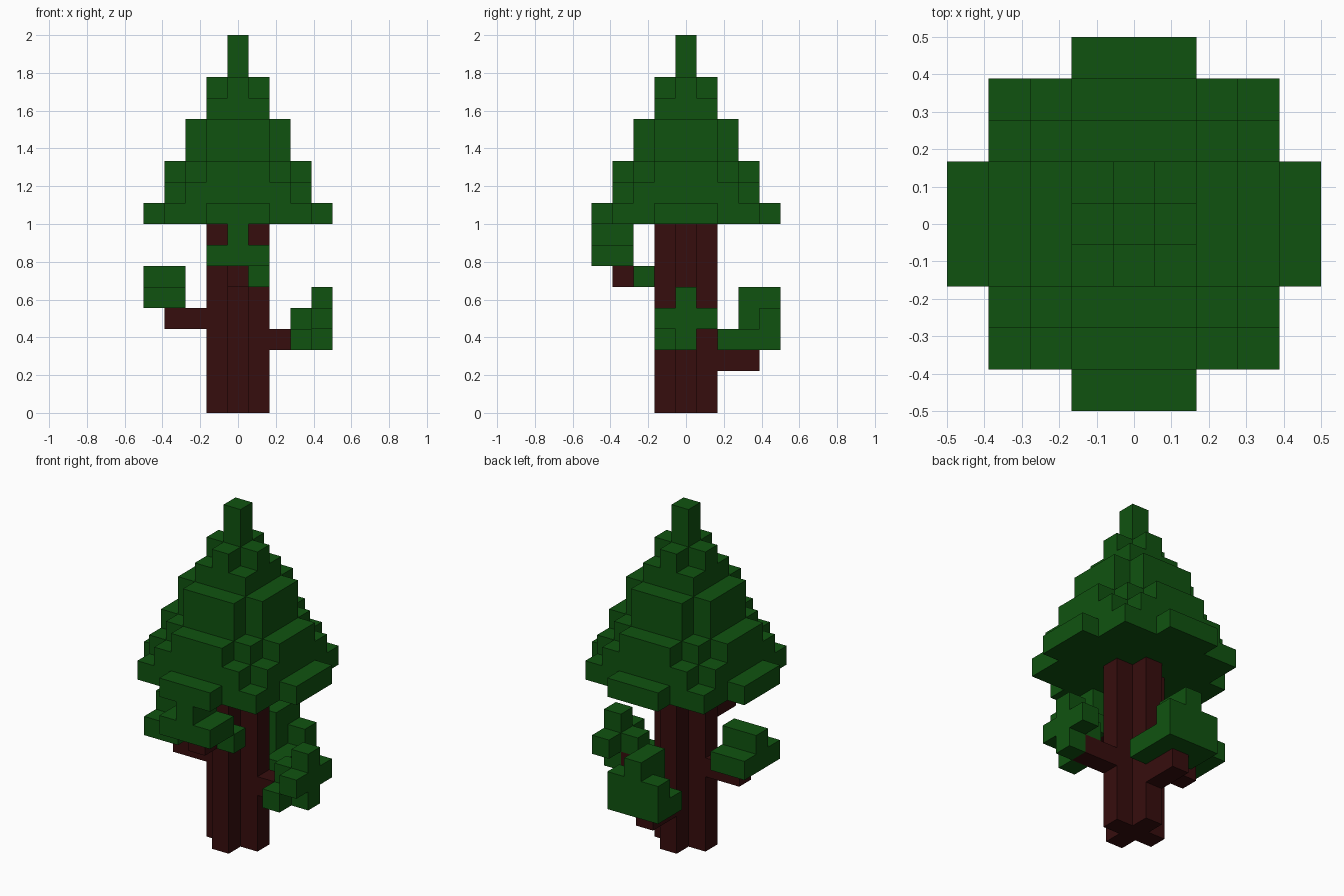
import bpy
import bmesh
from mathutils import Vector

cube = bpy.data.objects.get("Cube")
if cube:
    bpy.data.objects.remove(cube, do_unlink=True)

U = 2 / 18  # edge length of one block


def make_material(name, rgb):
    mat = bpy.data.materials.new(name)
    mat.use_nodes = True
    mat.diffuse_color = (*rgb, 1)
    bsdf = mat.node_tree.nodes["Principled BSDF"]
    bsdf.inputs["Base Color"].default_value = (*rgb, 1)
    bsdf.inputs["Roughness"].default_value = 0.9
    return mat


GREEN = make_material("leaf green", (0.005, 0.086, 0.005))
BROWN = make_material("bark brown", (0.037, 0.004, 0.004))


def box(x0, x1, y0, y1, z0, z1):
    """Block cells in an inclusive range."""
    return {(x, y, z) for x in range(x0, x1 + 1)
            for y in range(y0, y1 + 1) for z in range(z0, z1 + 1)}


def cross(a, b, z0, z1):
    """Two crossed boxes: half width a one way and b the other."""
    return box(-a, a, -b, b, z0, z1) | box(-b, b, -a, a, z0, z1)


# Trunk with a plus-shaped section
trunk = cross(1, 0, 0, 8)

# Canopy, stepping inwards towards the tip
canopy = (cross(4, 1, 9, 9) | box(-3, 3, -3, 3, 9, 9)
          | cross(3, 2, 10, 10)
          | cross(3, 1, 11, 11) | box(-2, 2, -2, 2, 11, 11)
          | cross(2, 1, 12, 13)
          | box(-1, 1, -1, 1, 14, 14)
          | cross(1, 0, 15, 15)
          | box(0, 0, 0, 0, 16, 17))

# Branches and their leaf clumps
parts = {
    "trunk": (trunk, BROWN),
    "canopy": (canopy, GREEN),
    "front_branch": (box(0, 0, -3, -2, 6, 6), BROWN),
    "front_leaves": (box(-1, 1, -4, -3, 7, 7) | box(0, 0, -4, -3, 8, 8)
                     | box(1, 1, -2, -2, 6, 6), GREEN),
    "right_branch": (box(-3, -2, 0, 0, 4, 4), BROWN),
    "right_leaves": (box(-4, -3, -1, 1, 5, 5) | box(-4, -3, 0, 0, 6, 6), GREEN),
    "back_branch": (box(0, 0, 2, 3, 2, 2), BROWN),
    "back_leaves": (box(-1, 1, 3, 4, 3, 3) | box(-1, 1, 4, 4, 4, 4)
                    | box(0, 0, 3, 4, 4, 5) | box(1, 1, 2, 2, 3, 3), GREEN),
    "left_branch": (box(2, 3, 0, 0, 3, 3), BROWN),
    "left_leaves": (box(4, 4, 0, 0, 3, 5) | box(4, 4, -1, 1, 4, 4)
                    | box(3, 3, 0, 0, 4, 4) | box(3, 3, -1, -1, 3, 3), GREEN),
}
solid = set().union(*(cells for cells, _ in parts.values()))


def build(name, cells, mat):
    """Skin a set of cells, keeping only the exposed faces."""
    bm = bmesh.new()
    for cell in sorted(cells):
        centre = Vector((cell[0], cell[1], cell[2] + 0.5))
        for axis in range(3):
            for sign in (-1, 1):
                n = Vector((0, 0, 0))
                n[axis] = sign
                if tuple(int(c + d) for c, d in zip(cell, n)) in solid:
                    continue
                u = Vector((0, 0, 0))
                u[(axis + 1) % 3] = 1
                v = n.cross(u)
                corners = [centre + (n + u * a + v * b) / 2
                           for a, b in ((-1, -1), (1, -1), (1, 1), (-1, 1))]
                bm.faces.new([bm.verts.new(p * U) for p in corners])
    bmesh.ops.remove_doubles(bm, verts=bm.verts, dist=U / 100)
    mesh = bpy.data.meshes.new(name)
    bm.to_mesh(mesh)
    bm.free()
    mesh.materials.append(mat)
    bpy.context.collection.objects.link(bpy.data.objects.new(name, mesh))


for part, (cells, mat) in parts.items():
    build(part, cells, mat)
